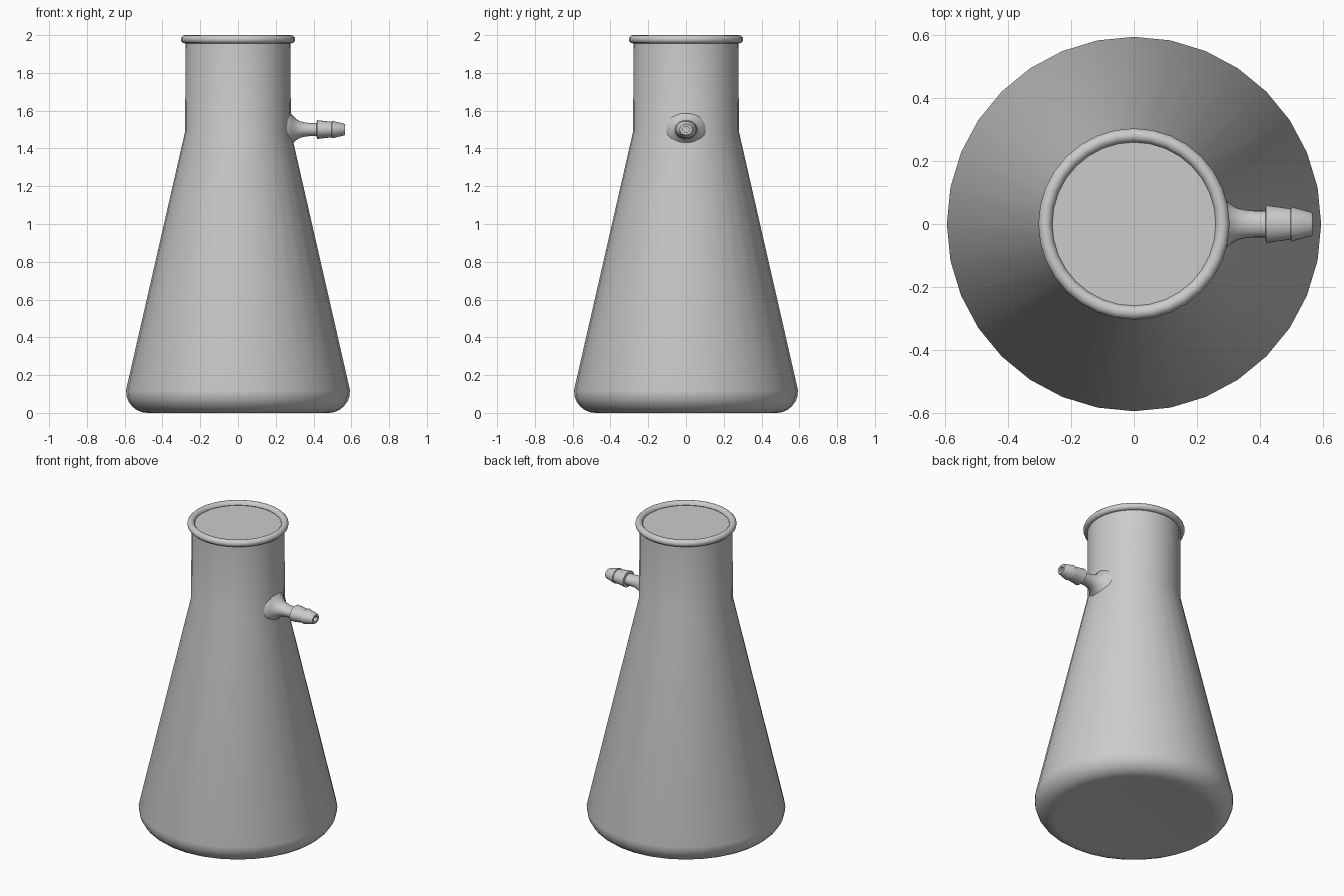
import bpy, bmesh, math

cube = bpy.data.objects.get("Cube")
if cube:
    bpy.data.objects.remove(cube)

glass = bpy.data.materials.new("light grey")
glass.use_nodes = True
GREY = (0.6, 0.6, 0.6, 1)
glass.diffuse_color = GREY
glass.node_tree.nodes["Principled BSDF"].inputs["Base Color"].default_value = GREY


def lathe(name, profile, sides, place, angle=35):
    """Revolve (radius, height) points; place maps ring coordinates to space."""
    bm = bmesh.new()
    rings = []
    for r, h in profile:
        ring = []
        for i in range(sides):
            a = math.tau * i / sides
            ring.append(bm.verts.new(place(r * math.cos(a), r * math.sin(a), h)))
        rings.append(ring)
    for low, high in zip(rings, rings[1:]):
        for i in range(sides):
            j = (i + 1) % sides
            bm.faces.new((low[i], low[j], high[j], high[i]))
    bm.faces.new(rings[0][::-1])
    bm.faces.new(rings[-1])
    bmesh.ops.recalc_face_normals(bm, faces=bm.faces)
    mesh = bpy.data.meshes.new(name)
    bm.to_mesh(mesh)
    bm.free()
    mesh.materials.append(glass)
    obj = bpy.data.objects.new(name, mesh)
    bpy.context.collection.objects.link(obj)
    bpy.ops.object.select_all(action="DESELECT")
    obj.select_set(True)
    bpy.context.view_layer.objects.active = obj
    bpy.ops.object.shade_smooth_by_angle(angle=math.radians(angle))
    return obj


def upright(x, y, h):
    return (x, y, h)


def sideways(x, y, h):
    # The hose nozzle is slightly wider than tall beyond its flare
    widen = 1 + 0.2 * min(1, max(0, (h - 0.27) / 0.08))
    return (h, x * widen, 1.5 + y)


# Conical body: shallow foot, rounded heel, straight cone and neck
heel = [(0.48 + 0.113 * math.sin(t), 0.115 - 0.115 * math.cos(t))
        for t in (math.radians(15 * k) for k in range(6))]
body = [(0.41, 0.008)] + heel + [(0.593, 0.12), (0.28, 1.49), (0.278, 1.97)]
lathe("flask_body", body, 32, upright)

# Rolled lip around the mouth, with the flat mouth surface inside it
lip = [(0.281 + 0.022 * math.cos(t), 1.978 + 0.022 * math.sin(t))
       for t in (math.tau * k / 12 for k in range(-5, 7))]
lathe("rolled_lip", [(0.262, 1.968)] + lip + [(0.261, 1.975)], 32, upright)

# Side nozzle: flared root, two hose barbs and an open bore
nozzle = [
    (0.112, 0.245), (0.100, 0.268), (0.078, 0.285), (0.058, 0.305),
    (0.044, 0.328), (0.037, 0.355), (0.035, 0.380), (0.035, 0.416),
    (0.050, 0.418), (0.041, 0.496), (0.046, 0.498), (0.032, 0.560),
    (0.028, 0.566), (0.015, 0.566), (0.015, 0.440),
]
lathe("side_nozzle", nozzle, 24, sideways)
